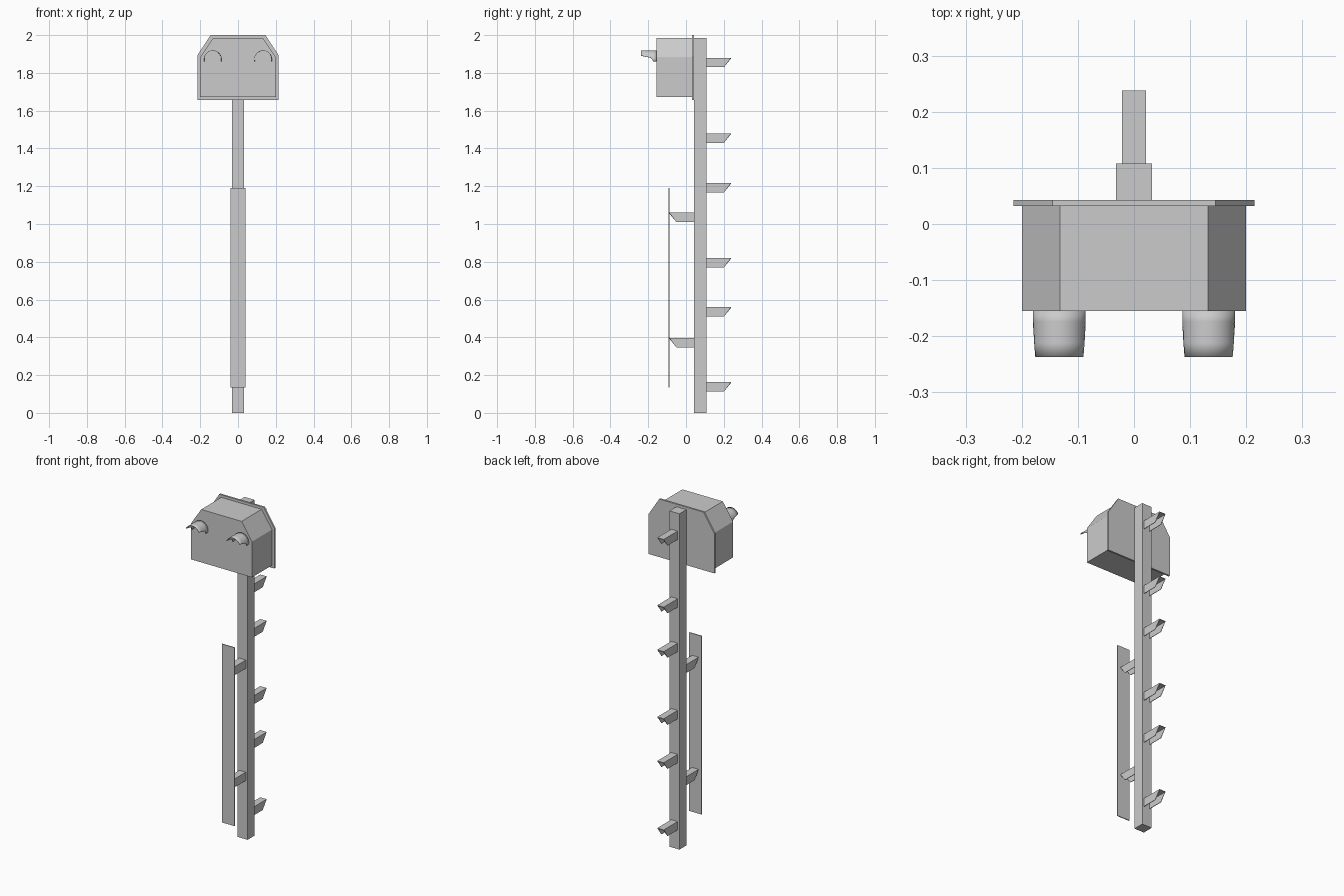
import bpy, math

if "Cube" in bpy.data.objects:
    bpy.data.objects.remove(bpy.data.objects["Cube"])


def mesh_object(name, verts, faces, thickness=0):
    me = bpy.data.meshes.new(name)
    me.from_pydata(verts, [], faces)
    me.update()
    ob = bpy.data.objects.new(name, me)
    bpy.context.collection.objects.link(ob)
    if thickness:
        mod = ob.modifiers.new("thickness", "SOLIDIFY")
        mod.thickness = thickness
        mod.offset = -1
        mod.use_even_offset = True
    return ob


def prism(name, profile, y0, y1):
    """Extrude an anticlockwise x/z profile from y0 (front) to y1 (back)."""
    n = len(profile)
    verts = [(x, y, z) for y in (y0, y1) for x, z in profile]
    faces = [tuple(range(n)), tuple(reversed(range(n, 2 * n)))]
    faces += [(i, i + n, (i + 1) % n + n, (i + 1) % n) for i in range(n)]
    return mesh_object(name, verts, faces)


def block(name, w, y0, y1, z0, z1):
    return prism(name, [(-w, z0), (w, z0), (w, z1), (-w, z1)], y0, y1)


def house(w, top_w, z0, z_side, z1):
    return [(-w, z0), (w, z0), (w, z_side), (top_w, z1), (-top_w, z1), (-w, z_side)]


def bracket(name, y, z, angle=0):
    """Folded sheet channel, open underneath and at the slanted end."""
    w, h = 0.021, 0.05
    side = [(0, -h), (0.094, -h), (0.131, 0), (0, 0)]
    verts = [(x, a, b) for x in (-w, w) for a, b in side]
    ob = mesh_object(name, verts, [(4, 5, 6, 7), (3, 2, 1, 0), (3, 7, 6, 2)], 0.003)
    ob.location = (0, y, z)
    ob.rotation_euler.z = angle


def hood(name, cx):
    """Curved visor whose arc gets shorter toward the front."""
    r, cz, n = 0.047, 1.872, 20
    rings = [(-0.154, -13), (-0.174, -13), (-0.180, 2), (-0.190, 11),
             (-0.212, 17), (-0.237, 24)]
    verts, faces = [], []
    for y, start in rings:
        for i in range(n + 1):
            a = math.radians(start + (180 - 2 * start) * i / n)
            verts.append((cx + r * math.cos(a), y, cz + r * math.sin(a)))
    m = n + 1
    for j in range(len(rings) - 1):
        for i in range(n):
            k = j * m + i
            faces.append((k, k + 1, k + m + 1, k + m))
    ob = mesh_object(name, verts, faces, 0.002)
    bpy.context.view_layer.objects.active = ob
    ob.select_set(True)
    bpy.ops.object.shade_smooth_by_angle()
    ob.select_set(False)


# Post and signal head
block("post", 0.0325, 0.043, 0.108, 0, 1.985)
prism("back_plate", house(0.215, 0.145, 1.657, 1.893, 2.0), 0.032, 0.043)
prism("lamp_box", house(0.2, 0.132, 1.672, 1.883, 1.985), -0.155, 0.032)
for side, x in (("left", -0.133), ("right", 0.133)):
    hood(side + "_lamp_hood", x)

# Front marker strip on two brackets
block("marker_strip", 0.041, -0.092, -0.087, 0.135, 1.19)
for i, z in enumerate((0.397, 1.06)):
    bracket(f"strip_bracket_{i + 1}", 0.043, z, math.pi)

# Rear brackets, grouped in pairs
for i, z in enumerate((0.163, 0.56, 0.82, 1.217, 1.48, 1.88)):
    bracket(f"rear_bracket_{i + 1}", 0.107, z)
